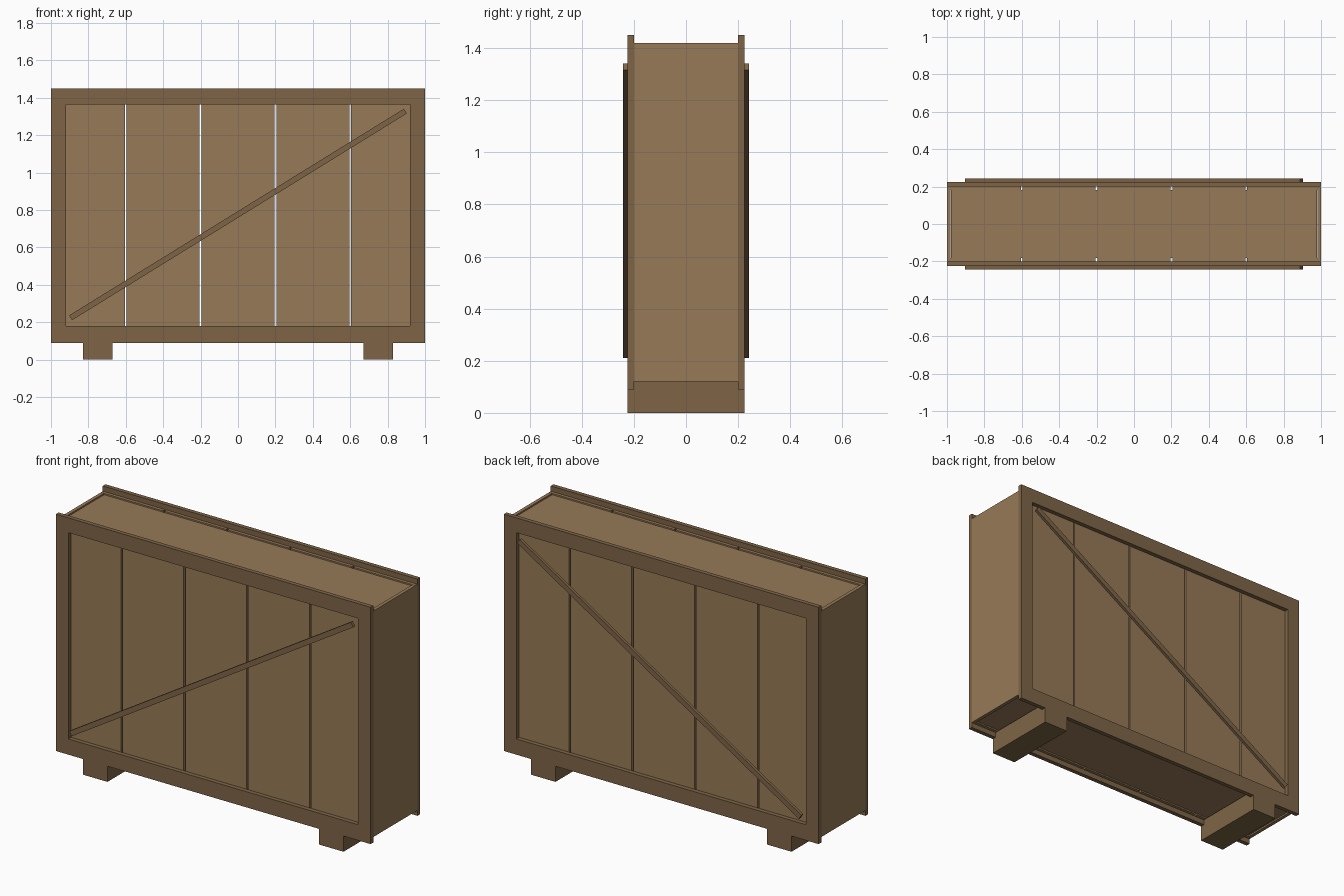
import bpy, bmesh, math

if "Cube" in bpy.data.objects:
    bpy.data.objects.remove(bpy.data.objects["Cube"])


def material(name, rgb):
    m = bpy.data.materials.new(name)
    m.diffuse_color = (*rgb, 1)
    m.use_nodes = True
    m.node_tree.nodes["Principled BSDF"].inputs["Base Color"].default_value = m.diffuse_color
    return m


board = material("board_wood", (0.31, 0.195, 0.095))
batten = material("batten_wood", (0.21, 0.13, 0.062))


def finish(name, bm, mat):
    bmesh.ops.recalc_face_normals(bm, faces=bm.faces)
    me = bpy.data.meshes.new(name)
    bm.to_mesh(me)
    bm.free()
    ob = bpy.data.objects.new(name, me)
    bpy.context.collection.objects.link(ob)
    me.materials.append(mat)
    return ob


def box(name, x, y, z, mat):
    bm = bmesh.new()
    bmesh.ops.create_cube(bm, size=1)
    for v in bm.verts:
        for i, (lo, hi) in enumerate((x, y, z)):
            v.co[i] = (lo + hi) / 2 + v.co[i] * (hi - lo)
    return finish(name, bm, mat)


def frame(name, y0, y1):
    # rectangular ring, outer and inner outlines on two planes
    def outline(bm, hx, z0, z1, y):
        return [bm.verts.new((x, y, z)) for x, z in
                ((-hx, z0), (hx, z0), (hx, z1), (-hx, z1))]
    bm = bmesh.new()
    loops = [outline(bm, 1.0, 0.09, 1.45, y0), outline(bm, 1.0, 0.09, 1.45, y1),
             outline(bm, 0.92, 0.18, 1.365, y1), outline(bm, 0.92, 0.18, 1.365, y0)]
    for k in range(4):
        a, b = loops[k], loops[(k + 1) % 4]
        for i in range(4):
            j = (i + 1) % 4
            bm.faces.new((a[i], a[j], b[j], b[i]))
    return finish(name, bm, batten)


# front and back walls: planks, frame and diagonal brace
edges = [-0.998, -0.6, -0.2, 0.2, 0.6, 0.998]
for side, s in (("front", -1), ("back", 1)):
    def span(a, b):
        return tuple(sorted((s * a, s * b)))
    for i in range(5):
        lo = edges[i] + (0.005 if i > 0 else 0)
        hi = edges[i + 1] - (0.005 if i < 4 else 0)
        box(f"{side}_plank_{i + 1}", (lo, hi), span(0.182, 0.2), (0.12, 1.42), board)
    frame(f"{side}_frame", *span(0.2, 0.225))
    dx, dz = 1.79, 1.105
    brace = box(f"{side}_brace", (-math.hypot(dx, dz) / 2, math.hypot(dx, dz) / 2),
                span(0.225, 0.242), (-0.015, 0.015), batten)
    brace.location = (0, 0, 0.776)
    brace.rotation_euler = (0, -math.atan2(dz, dx), 0)

# end walls and skid feet
for side, s in (("left", -1), ("right", 1)):
    box(f"{side}_end_panel", tuple(sorted((s * 0.98, s * 1.0))),
        (-0.199, 0.199), (0.121, 1.419), board)
    box(f"{side}_foot", (s * 0.75 - 0.078, s * 0.75 + 0.078),
        (-0.225, 0.225), (0, 0.122), batten)

# lid and floor, slightly recessed
box("lid_panel", (-0.978, 0.978), (-0.182, 0.182), (1.39, 1.412), board)
box("floor_panel", (-0.978, 0.978), (-0.182, 0.182), (0.128, 0.15), board)
